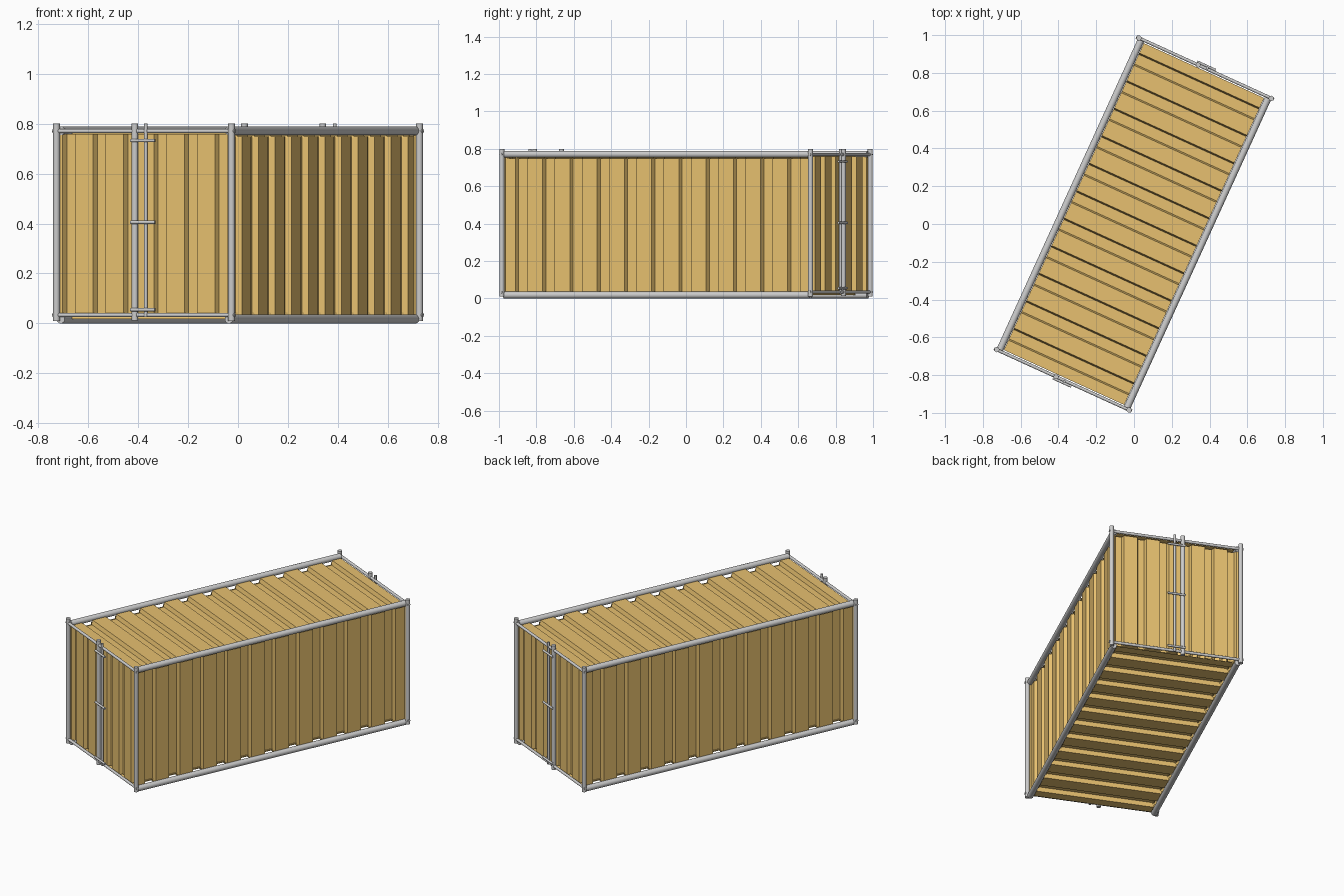
import bpy, bmesh
from math import radians
from mathutils import Matrix, Vector

if "Cube" in bpy.data.objects:
    bpy.data.objects.remove(bpy.data.objects["Cube"])

TURN = Matrix.Rotation(radians(-24.5), 4, 'Z')   # whole container is turned on the ground

def material(name, color):
    m = bpy.data.materials.new(name)
    m.diffuse_color = color
    m.use_nodes = True
    m.node_tree.nodes["Principled BSDF"].inputs["Base Color"].default_value = m.diffuse_color
    return m

YELLOW = material("yellow_steel", (0.80, 0.53, 0.16, 1))

def add_object(name, bm, mat=None, smooth=False):
    me = bpy.data.meshes.new(name)
    bm.to_mesh(me)
    bm.free()
    ob = bpy.data.objects.new(name, me)
    bpy.context.collection.objects.link(ob)
    ob.matrix_world = TURN
    if mat:
        me.materials.append(mat)
    if smooth:
        bpy.ops.object.select_all(action='DESELECT')
        ob.select_set(True)
        bpy.context.view_layer.objects.active = ob
        bpy.ops.object.shade_smooth_by_angle(angle=radians(40))
    return ob

def tube(name, a, b, r, sides=20):
    """Round bar from point a to point b."""
    a, b = Vector(a), Vector(b)
    d = b - a
    m = Matrix.Translation((a + b) / 2) @ d.to_track_quat('Z', 'Y').to_matrix().to_4x4()
    bm = bmesh.new()
    bmesh.ops.create_cone(bm, cap_ends=True, segments=sides, radius1=r, radius2=r,
                          depth=d.length, matrix=m)
    add_object(name, bm, smooth=True)

def sheet(name, half, count, pitch, groove, depth, lo, hi, place):
    """Pressed sheet: grooves repeat along u, run from lo to hi along v, sink by depth."""
    slope = 0.008
    prof = [(-half, 0)]
    for i in range(count):
        c = (i - (count - 1) / 2) * pitch
        g = groove / 2
        prof += [(c - g - slope, 0), (c - g, depth), (c + g, depth), (c + g + slope, 0)]
    prof.append((half, 0))
    bm = bmesh.new()
    rows = [[bm.verts.new(place(u, v, d)) for u, d in prof] for v in (lo, hi)]
    for i in range(len(prof) - 1):
        bm.faces.new((rows[0][i], rows[0][i + 1], rows[1][i + 1], rows[1][i]))
    centre = Vector((0, 0, 0.39))
    bm.normal_update()
    # outward facing
    out = sum((f.normal * f.calc_area() for f in bm.faces), Vector())
    if out.dot(bm.verts[:][0].co - centre) < 0:
        bmesh.ops.reverse_faces(bm, faces=bm.faces[:])
    add_object(name, bm, YELLOW)

LONG = dict(count=11, pitch=0.16, groove=0.055, depth=0.025)
SHORT = dict(count=6, pitch=0.134, groove=0.038, depth=0.022)

# roof and floor sheets
sheet("roof_panel", 0.893, lo=-0.35, hi=0.35, place=lambda u, v, d: (v, u, 0.768 - d), **LONG)
sheet("floor_panel", 0.893, lo=-0.35, hi=0.35, place=lambda u, v, d: (v, u, 0.018 + d), **LONG)

for s, side in ((-1, "left"), (1, "right")):
    # side wall with thick rails above and below
    sheet(side + "_wall", 0.893, lo=0.032, hi=0.748,
          place=lambda u, v, d: (s * (0.366 - d), u, v), **LONG)
    for z, lev in ((0.018, "bottom"), (0.771, "top")):
        tube(f"{side}_{lev}_rail", (s * 0.37, -0.9, z), (s * 0.37, 0.9, z), 0.018)
    # corner posts
    for t, end in ((-1, "front"), (1, "back")):
        tube(f"{end}_{side}_post", (s * 0.385, t * 0.907, 0.01), (s * 0.385, t * 0.907, 0.8), 0.0135)

for t, end in ((-1, "front"), (1, "back")):
    # door wall with thin rails
    sheet(end + "_door_wall", 0.375, lo=0.03, hi=0.758,
          place=lambda u, v, d: (u, t * (0.897 - d), v), **SHORT)
    for z, lev in ((0.034, "bottom"), (0.77, "top")):
        tube(f"{end}_{lev}_rail", (-0.4, t * 0.907, z), (0.4, t * 0.907, z), 0.0085)
    # door centre post, locking rod and the three catches
    tube(end + "_door_post", (-0.04, t * 0.907, 0.012), (-0.04, t * 0.907, 0.8), 0.013)
    tube(end + "_lock_rod", (0.01, t * 0.912, 0.025), (0.01, t * 0.912, 0.8), 0.0075)
    for i, z in enumerate((0.055, 0.405, 0.732)):
        tube(f"{end}_lock_catch_{i + 1}", (-0.052, t * 0.921, z), (0.055, t * 0.921, z), 0.0065)
